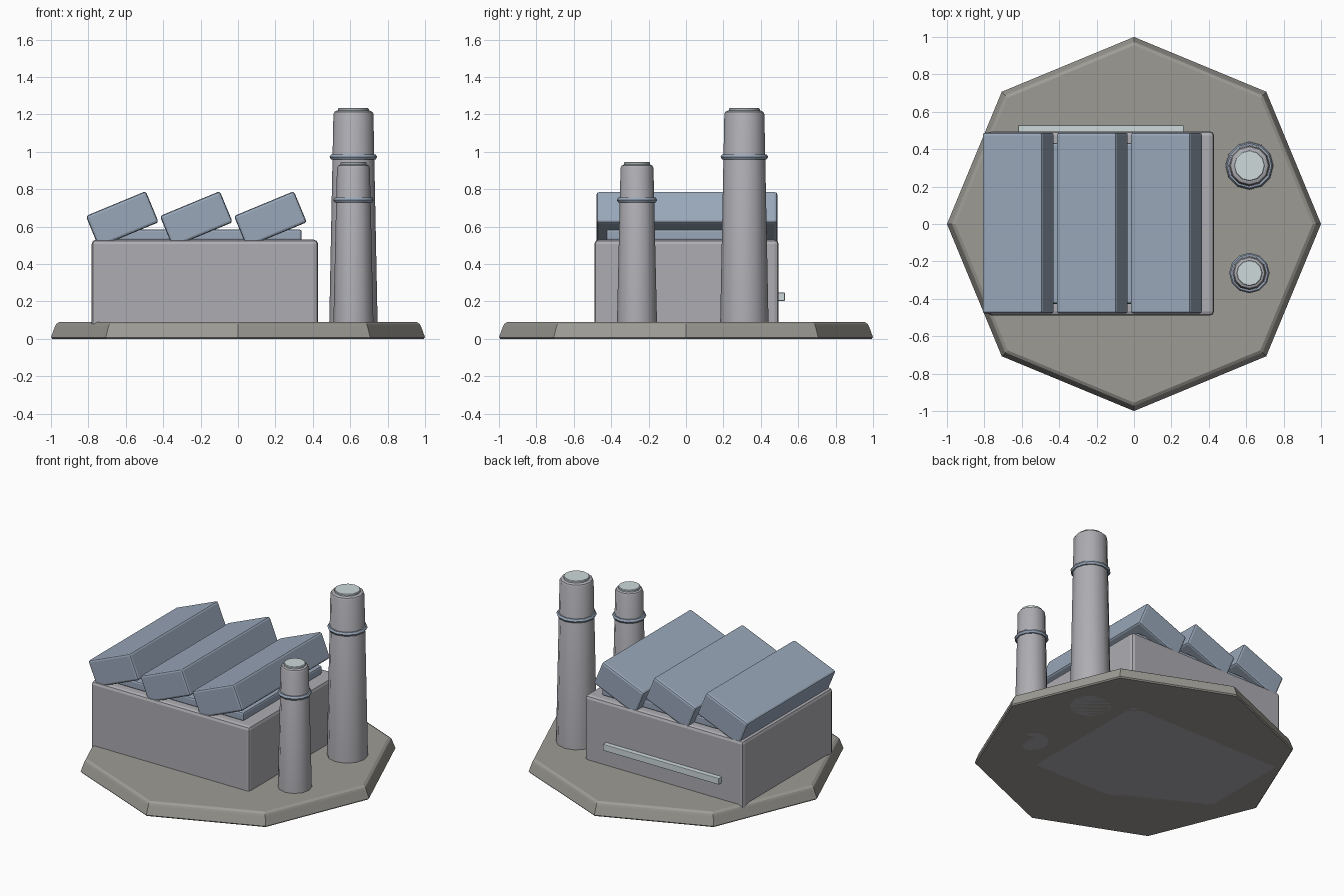
import bpy, math

if "Cube" in bpy.data.objects:
    bpy.data.objects.remove(bpy.data.objects["Cube"])


def material(name, rgb):
    m = bpy.data.materials.new(name)
    m.diffuse_color = (*rgb, 1)
    m.use_nodes = True
    m.node_tree.nodes["Principled BSDF"].inputs["Base Color"].default_value = m.diffuse_color
    return m


STONE = material("stone", (0.34, 0.33, 0.30))
WALL = material("wall", (0.42, 0.42, 0.45))
ROOF = material("roof", (0.32, 0.39, 0.49))
PALE = material("pale_metal", (0.62, 0.70, 0.71))


def finish(ob, name, mat, bevel=0.0, segments=2):
    ob.name = name
    ob.data.materials.append(mat)
    if bevel:
        mod = ob.modifiers.new("bevel", "BEVEL")
        mod.width = bevel
        mod.segments = segments
        mod.limit_method = "ANGLE"
    return ob


def box(name, center, size, mat, bevel, tilt=0.0):
    bpy.ops.mesh.primitive_cube_add(size=1, location=center)
    ob = bpy.context.object
    ob.scale = size
    bpy.ops.object.transform_apply(location=False, rotation=False, scale=True)
    ob.rotation_euler.y = tilt
    return finish(ob, name, mat, bevel)


def lathe(name, x, y, profile, sides, mat, smooth=True):
    """Closed solid turned from (radius, height) points."""
    verts = [(r * math.cos(2 * math.pi * i / sides),
              r * math.sin(2 * math.pi * i / sides), z)
             for r, z in profile for i in range(sides)]
    faces = [(k * sides + i, k * sides + (i + 1) % sides,
              (k + 1) * sides + (i + 1) % sides, (k + 1) * sides + i)
             for k in range(len(profile) - 1) for i in range(sides)]
    last = (len(profile) - 1) * sides
    faces += [tuple(reversed(range(sides))), tuple(range(last, last + sides))]
    me = bpy.data.meshes.new(name)
    me.from_pydata(verts, [], faces)
    ob = bpy.data.objects.new(name, me)
    ob.location = (x, y, 0)
    bpy.context.collection.objects.link(ob)
    finish(ob, name, mat)
    if smooth:
        shade(ob)
    return ob


def shade(ob):
    bpy.ops.object.select_all(action="DESELECT")
    ob.select_set(True)
    bpy.context.view_layer.objects.active = ob
    bpy.ops.object.shade_smooth_by_angle(angle=math.radians(35))


# Octagonal ground plate
lathe("base_plate", 0, 0,
      [(0.993, 0), (1.0, 0.008), (0.978, 0.068), (0.972, 0.08), (0.955, 0.09)],
      8, STONE, smooth=False)

# Factory hall with roof slab and rear strip
box("hall", (-0.177, 0.003, 0.265), (1.21, 0.985, 0.53), WALL, 0.022)
box("roof_slab", (-0.177, 0.003, 0.555), (1.035, 0.86, 0.06), ROOF, 0.012)
box("rear_strip", (-0.177, 0.503, 0.225), (0.885, 0.05, 0.044), PALE, 0.003)

# Tilted sawtooth roof blocks
for i in range(3):
    box(f"sawtooth_roof_{i + 1}", (-0.619 + 0.396 * i, 0.005, 0.64),
        (0.347, 0.967, 0.18), ROOF, 0.014, tilt=-math.radians(22.5))


# Tapered chimneys with a collar ring and a pale cap
def chimney(name, y, r_low, r_top, height, ring_z, ring_r, cap_r):
    x = 0.617
    lathe(name, x, y, [(r_low, 0), (r_top, height - 0.018),
                       (r_top - 0.006, height - 0.006),
                       (r_top - 0.018, height)], 12, WALL)
    lathe(name + "_cap", x, y, [(cap_r, height - 0.03), (cap_r, height + 0.009),
                                (cap_r - 0.004, height + 0.013)], 12, PALE)
    bpy.ops.mesh.primitive_torus_add(
        location=(x, y, ring_z), major_segments=12, minor_segments=6,
        major_radius=ring_r - 0.015, minor_radius=0.015)
    ring = finish(bpy.context.object, name + "_collar", ROOF)
    shade(ring)


chimney("tall_chimney", 0.312, 0.131, 0.107, 1.22, 0.973, 0.127, 0.083)
chimney("short_chimney", -0.262, 0.109, 0.088, 0.932, 0.742, 0.108, 0.07)
